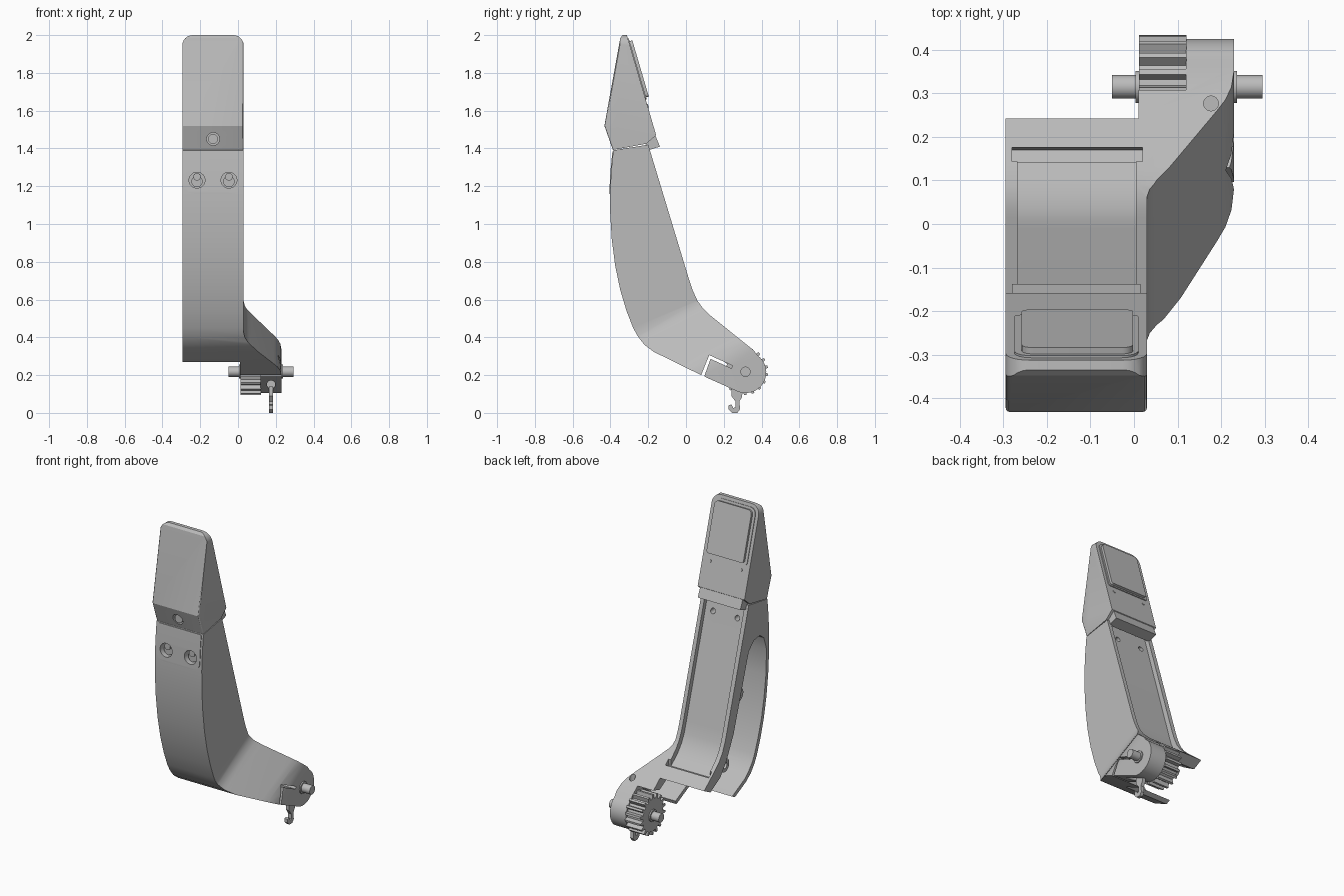
import bpy, bmesh, math
from mathutils import Vector

cube = bpy.data.objects.get("Cube")
if cube:
    bpy.data.objects.remove(cube)

grey = bpy.data.materials.new("plain grey")
grey.use_nodes = True
grey.diffuse_color = (0.5, 0.5, 0.5, 1)
grey.node_tree.nodes["Principled BSDF"].inputs["Base Color"].default_value = (0.5, 0.5, 0.5, 1)

LEFT, RIGHT = -0.295, 0.03           # arm sides
DOWN, ACROSS = Vector((0.45, -0.893)), Vector((0.893, 0.45))   # foot axes in the y-z plane


def side(u, v, w):      # outline in y-z, extruded along x
    return (w, u, v)


def front(u, v, w):     # outline in x-z, extruded along y
    return (u, w, v)


def sweep(u, v, w):     # outline in x and foot length, extruded across the foot
    p = DOWN * v + ACROSS * w
    return (u, p.x, p.y)


def prism(name, pts, a, b, place=side):
    bm = bmesh.new()
    rings = [[bm.verts.new(place(u, v, w)) for u, v in pts] for w in (a, b)]
    n = len(pts)
    bm.faces.new(rings[0])
    bm.faces.new(rings[1][::-1])
    for i in range(n):
        j = (i + 1) % n
        bm.faces.new((rings[0][i], rings[1][i], rings[1][j], rings[0][j]))
    bmesh.ops.recalc_face_normals(bm, faces=bm.faces)
    me = bpy.data.meshes.new(name)
    bm.to_mesh(me)
    bm.free()
    me.materials.append(grey)
    ob = bpy.data.objects.new(name, me)
    bpy.context.collection.objects.link(ob)
    return ob


def arc(cu, cv, r, start=0, end=360, n=32):
    full = end - start == 360
    steps = [math.radians(start + (end - start) * i / (n if full else n - 1)) for i in range(n)]
    return [(cu + r * math.cos(t), cv + r * math.sin(t)) for t in steps]


def rounded(u0, u1, v0, v1, low, high):
    return (arc(u0 + low, v0 + low, low, 180, 270, 7) + arc(u1 - low, v0 + low, low, 270, 360, 7)
            + arc(u1 - high, v1 - high, high, 0, 90, 7) + arc(u0 + high, v1 - high, high, 90, 180, 7))


def boolean(ob, tool, mode='DIFFERENCE'):
    tool.hide_render = True
    mod = ob.modifiers.new("cut", 'BOOLEAN')
    mod.operation, mod.object, mod.solver = mode, tool, 'EXACT'
    bpy.context.view_layer.objects.active = ob
    bpy.ops.object.modifier_apply(modifier=mod.name)
    bpy.data.objects.remove(tool)


# Arm and foot: side outline trimmed by the sideways sweep of the foot
outline = [(-0.385, 1.39), (-0.396, 1.28), (-0.402, 1.17), (-0.401, 1.05), (-0.393, 0.92), (-0.375, 0.78),
           (-0.348, 0.65), (-0.315, 0.54), (-0.28, 0.45), (-0.255, 0.405), (-0.22, 0.36), (-0.17, 0.323),
           (0.08, 0.2)] + arc(0.315, 0.215, 0.11, -110, 55, 20) + [
           (0.36, 0.33), (0.13, 0.515), (0.09, 0.553), (0.06, 0.595), (0.035, 0.65), (0.015, 0.71), (-0.2, 1.42)]
flare = [(0.03, -0.5), (0.036, -0.47), (0.052, -0.44), (0.075, -0.41), (0.19, -0.25),
         (0.21, -0.22), (0.224, -0.185), (0.23, -0.14), (0.23, 0.3)]
arm = prism("arm_shell", outline, LEFT, 0.23)
trim = prism("trim", [(LEFT - 0.1, -2.5), (RIGHT, -2.5)] + flare
             + [(0.01, 0.3), (0.01, -0.27), (LEFT - 0.1, -0.27)], -2, 2, sweep)
boolean(arm, trim, 'INTERSECT')

# Hollow behind the front wall, open at the right-hand side and bottom
hollow = prism("hollow", [(-0.31, 1.19), (-0.35, 1.16), (-0.376, 1.08), (-0.37, 0.92), (-0.352, 0.79),
                          (-0.325, 0.66), (-0.29, 0.55), (-0.257, 0.465), (-0.235, 0.425), (-0.2, 0.382),
                          (-0.16, 0.347), (0.1, 0.217), (0.26, 0.345), (0.08, 0.45), (0.02, 0.53),
                          (-0.05, 0.67), (-0.2, 1.13), (-0.25, 1.18)], LEFT - 0.1, 0.22)
boolean(hollow, prism("trim", [(-0.5, -2.5), (0, -2.5)] + [(u - 0.03, v) for u, v in flare]
                      + [(-0.5, 0.3)], -2, 2, sweep), 'INTERSECT')
boolean(arm, hollow)

# Recessed channel along the back, with a slot at its foot
boolean(arm, prism("channel", [(-0.24, 1.46), (-0.012, 0.69), (0.01, 0.62), (0.035, 0.57), (0.07, 0.525),
                               (0.1, 0.497), (0.15, 0.457), (0.175, 0.5), (0.2, 0.6), (0.1, 0.72),
                               (-0.1, 1.46)], -0.268, 0.005))
boolean(arm, prism("slot", [(0.14, 0.44), (0.17, 0.43), (0.19, 0.6), (0.15, 0.6)], -0.28, 0.02))

# Gear clearance and the split that frees the hub flap
boolean(arm, prism("gear_clearance", [(0.07, 0.15), (0.13, 0.3), (0.2, 0.34), (0.31, 0.372),
                                      (0.6, 0.42), (0.6, -0.1), (0.1, -0.1)], -0.2, 0.12))
boolean(arm, prism("split", [(0.068, 0.17), (0.123, 0.306), (0.247, 0.25), (0.24, 0.236),
                             (0.13, 0.286), (0.088, 0.17)], -0.4, 0.4))

# Holes through hub top and bottom, channel screw holes, front screw wells
boolean(arm, prism("hub_hole", arc(0.177, 0.277, 0.017), 0.25, 0.6, lambda u, v, w: (u, v, w)))
boolean(arm, prism("flap_hole", arc(0.175, 0.15, 0.022), 0.1, 0.25, front))
for x in (-0.217, -0.048):
    boolean(arm, prism("back_hole", arc(x, 1.32, 0.016), -0.24, 0, front))
    boolean(arm, prism("front_well", arc(x, 1.232, 0.042), -0.5, -0.35, front))

# Front screw cover with matching wells
cover = prism("front_cover", rounded(-0.282, 0.017, 1.16, 1.385, 0.05, 0.01), -0.45, -0.3, front)
face = [p for p in outline[:4]]
boolean(cover, prism("skin", [(y - 0.004, z) for y, z in face] + [(y + 0.003, z) for y, z in face[::-1]],
                     -0.4, 0.4), 'INTERSECT')
for x in (-0.217, -0.048):
    boolean(cover, prism("front_well", arc(x, 1.232, 0.042), -0.5, -0.3, front))
    prism("screw_head", arc(x, 1.225, 0.03), -0.38, -0.345, front)
    prism("screw_tip", arc(x, 1.25, 0.02), -0.39, -0.345, front)

# Bosses inside the hollow
for name, y, z in (("upper_boss", -0.24, 0.82), ("lower_boss", -0.1, 0.43)):
    boss = prism(name, arc(y, z, 0.042), -0.2, 0.01)
    boolean(boss, prism("bore", arc(y, z, 0.02), -0.25, -0.1))
    prism(name + "_rib", [(y - 0.13, z - 0.02), (y - 0.13, z + 0.02), (y, z + 0.03), (y, z - 0.03)], -0.02, 0.01)

# Head: wedge with chamfered front corners and rounded top
head = prism("head", [(-0.387, 1.392), (-0.432, 1.52), (-0.348, 1.985), (-0.335, 2.0), (-0.313, 2.0),
                      (-0.158, 1.47), (-0.21, 1.425)], LEFT, RIGHT)
bm = bmesh.new()
bm.from_mesh(head.data)
rim = [e for e in bm.edges if abs(e.verts[0].co.x - e.verts[1].co.x) < 0.001
       and all(v.co.y < -0.34 for v in e.verts)]
bmesh.ops.bevel(bm, geom=rim, offset=0.032, segments=3, affect='EDGES', profile=0.5, clamp_overlap=True)
bm.to_mesh(head.data)
bm.free()
boolean(head, prism("corner_trim", rounded(LEFT, RIGHT, 1.3, 2.0, 0.01, 0.055), -1, 1, front), 'INTERSECT')
boolean(head, prism("head_hole", arc(-0.132, 1.45, 0.034), -0.6, -0.36, front))
prism("head_screw", arc(-0.132, 1.45, 0.026), -0.4, -0.35, front)

# Raised panel on the back of the head and the tab under it
along, out = Vector((0.281, -0.96)), Vector((0.96, 0.281))
top = Vector((-0.313, 2.0))


def on_back(u, v, w):
    p = top + along * v + out * w
    return (u, p.x, p.y)


panel_frame = prism("panel_frame", rounded(-0.275, 0.01, 0.02, 0.355, 0.04, 0.015), -0.01, 0.005, on_back)
panel = prism("back_panel", rounded(-0.258, -0.002, 0.035, 0.345, 0.025, 0.015), -0.01, 0.02, on_back)
for x in (-0.24, -0.025):
    prism("panel_screw", arc(x, 0.39, 0.009, n=12), -0.01, 0.004, on_back)
prism("head_tab", [(-0.165, 1.475), (-0.138, 1.41), (-0.2, 1.39), (-0.225, 1.45)], -0.28, 0.015)

# Gear, axle and collars
teeth = 18
gear_pts = []
for i in range(teeth):
    for part, r in ((0, 0.1), (0.28, 0.1), (0.42, 0.125), (0.72, 0.125), (0.86, 0.1)):
        t = math.tau * (i + part) / teeth
        gear_pts.append((0.31 + r * math.cos(t), 0.22 + r * math.sin(t)))
prism("gear", gear_pts, 0.012, 0.121)
prism("axle", arc(0.315, 0.218, 0.027), -0.05, 0.295)
prism("left_collar", arc(0.315, 0.218, 0.037), 0.22, 0.237)
prism("right_collar", arc(0.315, 0.218, 0.037), 0.004, 0.02)

# Hook under the hub
prism("hook", [(0.24, 0.14), (0.3, 0.13), (0.297, 0.085), (0.282, 0.06), (0.287, 0.02), (0.272, 0.0),
               (0.245, 0.0), (0.225, 0.018), (0.225, 0.04), (0.24, 0.045), (0.25, 0.026), (0.262, 0.03),
               (0.262, 0.06), (0.24, 0.09)], 0.165, 0.186)

# Smooth curved walls, keep hard edges sharp
for ob in [o for o in bpy.context.scene.objects if o.type == 'MESH']:
    bpy.ops.object.select_all(action='DESELECT')
    ob.select_set(True)
    bpy.context.view_layer.objects.active = ob
    bpy.ops.object.shade_smooth_by_angle(angle=math.radians(28))
